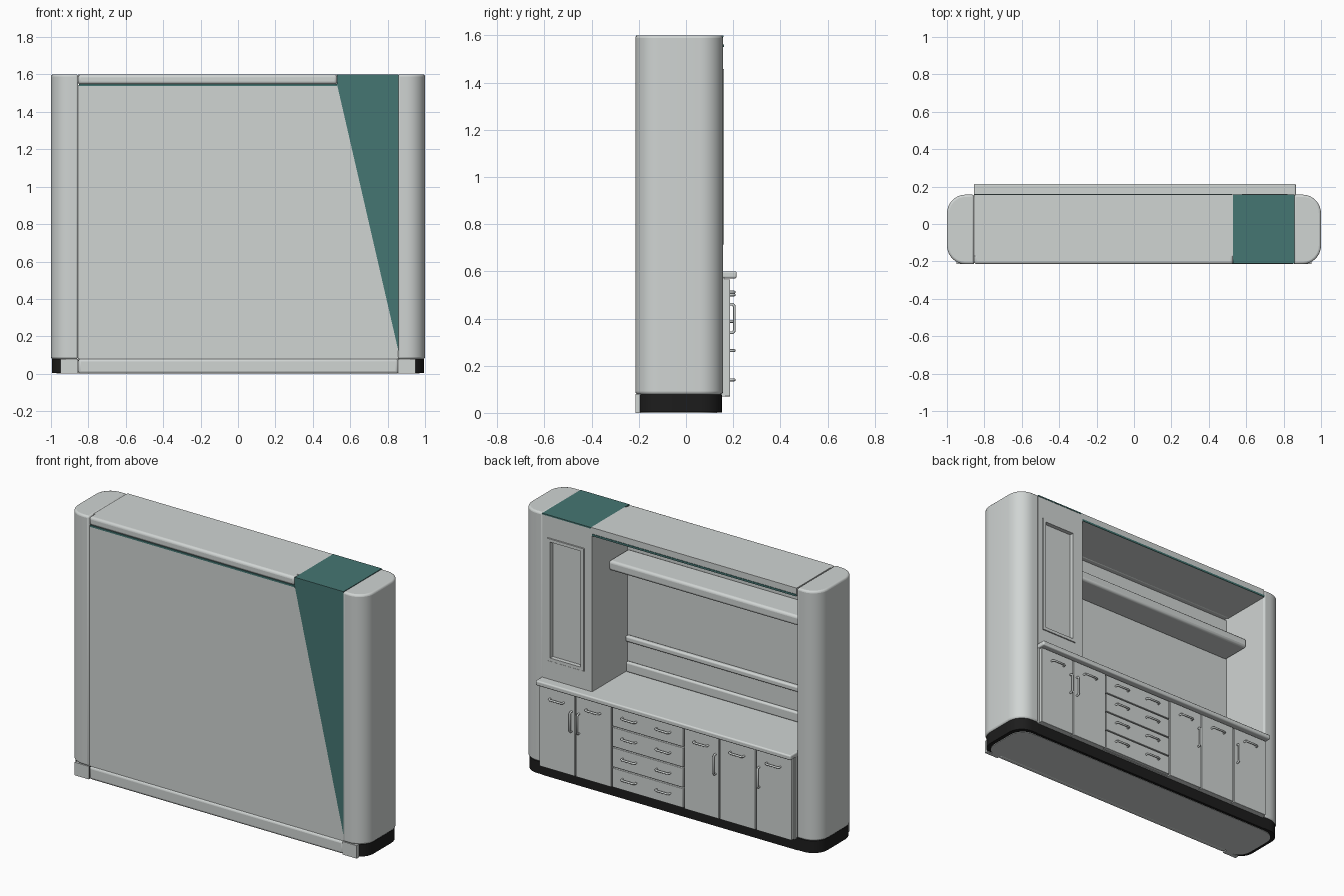
import bpy, bmesh, math

if "Cube" in bpy.data.objects:
    bpy.data.objects.remove(bpy.data.objects["Cube"])


def material(name, rgb):
    m = bpy.data.materials.new(name)
    m.diffuse_color = (*rgb, 1)
    m.use_nodes = True
    m.node_tree.nodes["Principled BSDF"].inputs["Base Color"].default_value = m.diffuse_color
    return m


GREY = material("pale_grey", (0.63, 0.66, 0.65))
TEAL = material("deep_teal", (0.06, 0.18, 0.17))
BLACK = material("plinth_black", (0.012, 0.012, 0.012))


def finish(name, bm, mat, bevel=0.0):
    bmesh.ops.recalc_face_normals(bm, faces=bm.faces)
    me = bpy.data.meshes.new(name)
    bm.to_mesh(me)
    bm.free()
    me.materials.append(mat)
    ob = bpy.data.objects.new(name, me)
    bpy.context.collection.objects.link(ob)
    if bevel:
        mod = ob.modifiers.new("rounding", "BEVEL")
        mod.width, mod.segments = bevel, 3
        mod.limit_method, mod.angle_limit = "ANGLE", math.radians(50)
    bpy.context.view_layer.objects.active = ob
    ob.select_set(True)
    bpy.ops.object.shade_smooth_by_angle(angle=math.radians(40))
    ob.select_set(False)
    return ob


def prism(name, pts, axis, a, b, mat, bevel=0.0):
    """Extrude a 2D outline along y (outline in x,z) or z (outline in x,y)."""
    bm = bmesh.new()
    place = (lambda p: (p[0], a, p[1])) if axis == "y" else (lambda p: (p[0], p[1], a))
    face = bm.faces.new([bm.verts.new(place(p)) for p in pts])
    new = bmesh.ops.extrude_face_region(bm, geom=[face])["geom"]
    vec = (0, b - a, 0) if axis == "y" else (0, 0, b - a)
    bmesh.ops.translate(bm, vec=vec, verts=[v for v in new if isinstance(v, bmesh.types.BMVert)])
    return finish(name, bm, mat, bevel)


def box(name, x, y, z, mat, bevel=0.0):
    return prism(name, [(x[0], y[0]), (x[1], y[0]), (x[1], y[1]), (x[0], y[1])],
                 "z", z[0], z[1], mat, bevel)


def pillar_outline(side, inner, outer, y0, y1, r):
    """Plan outline with large rounded outer corners."""
    pts = [(inner, y0)]
    for cy, start in ((y0 + r, -90), (y1 - r, 0)):
        for i in range(9):
            t = math.radians(start + i * 90 / 8)
            pts.append((outer - r + r * math.cos(t), cy + r * math.sin(t)))
    pts.append((inner, y1))
    return [(side * px, py) for px, py in pts]


def handle(name, x, z, length, vertical=False):
    """Bent tube pull standing off the door."""
    cu = bpy.data.curves.new(name, "CURVE")
    cu.dimensions = "3D"
    cu.bevel_depth, cu.bevel_resolution = 0.006, 2
    cu.use_fill_caps = True
    h, y0, y1 = length / 2, 0.183, 0.205
    path = [(-h, y0), (-h, y1 - 0.006), (-h + 0.008, y1), (h - 0.008, y1), (h, y1 - 0.006), (h, y0)]
    sp = cu.splines.new("POLY")
    sp.points.add(len(path) - 1)
    for p, (s, y) in zip(sp.points, path):
        p.co = (x, y, z + s, 1) if vertical else (x + s, y, z, 1)
    cu.materials.append(GREY)
    ob = bpy.data.objects.new(name, cu)
    bpy.context.collection.objects.link(ob)


F, B = -0.215, 0.157      # front and back of the shell

# Rounded end pillars with black plinths
for side, label in ((-1, "left"), (1, "right")):
    prism(label + "_pillar", pillar_outline(side, 0.855, 1.0, F, B, 0.1), "z", 0.078, 1.6, GREY, 0.012)
    prism(label + "_plinth", pillar_outline(side, 0.855, 0.994, F + 0.006, B - 0.005, 0.095),
          "z", 0.004, 0.078, BLACK)
    box(label + "_pillar_foot", sorted((side * 0.855, side * 0.95)), (F, -0.19), (0, 0.079), GREY)
    prism(label + "_underside", pillar_outline(side, 0.855, 0.97, F + 0.02, B - 0.025, 0.09),
          "z", 0, 0.006, GREY)

# Front skin: pale panel and slanted teal wedge
prism("front_panel", [(-0.855, 0.08), (0.858, 0.08), (0.858, 0.12), (0.53, 1.545), (-0.855, 1.545)],
      "y", F + 0.006, -0.185, GREY)
prism("teal_wedge", [(0.858, 0.12), (0.858, 1.6), (0.53, 1.6), (0.53, 1.545)],
      "y", F + 0.004, -0.185, TEAL)

# Rails, roof and floor
box("front_top_rail", (-0.855, 0.53), (F, -0.15), (1.548, 1.6), GREY, 0.015)
box("front_bottom_rail", (-0.855, 0.858), (F, -0.17), (0, 0.08), GREY, 0.015)
box("front_panel_top_line", (-0.85, 0.53), (F + 0.004, -0.19), (1.538, 1.549), TEAL)
box("roof", (-0.855, 0.53), (-0.17, B), (1.55, 1.6), GREY)
box("teal_roof_cap", (0.53, 0.858), (F + 0.004, B + 0.002), (1.592, 1.6), TEAL)
box("roof_edge_strip", (-0.855, 0.523), (B - 0.004, B + 0.003), (1.55, 1.562), TEAL)
box("floor", (-0.86, 0.86), (-0.18, 0.135), (0, 0.03), GREY)
box("back_plinth", (-0.86, 0.86), (0.13, 0.152), (0.002, 0.075), BLACK)

# Base cabinets and counter
box("base_cabinet", (-0.85, 0.86), (-0.19, 0.165), (0.07, 0.572), GREY)
box("counter", (-0.855, 0.865), (-0.19, 0.215), (0.57, 0.6), GREY, 0.008)

doors = [(0.615, 0.86), (0.37, 0.615), (-0.355, -0.115), (-0.6, -0.355), (-0.845, -0.6)]
for i, (x0, x1) in enumerate(doors):
    box(f"door_{i + 1}", (x0 + 0.003, x1 - 0.003), (0.16, 0.187), (0.07, 0.566), GREY, 0.003)
    handle(f"door_pull_{i + 1}", (x0 + x1) / 2, 0.5, 0.09)
for i, x in enumerate((0.64, 0.59, -0.33, -0.625)):
    handle(f"door_bar_{i + 1}", x, 0.4, 0.12, True)

# Drawer stack
step = 0.496 / 4
for i in range(4):
    z = 0.07 + i * step
    box(f"drawer_{i + 1}", (-0.112, 0.367), (0.16, 0.187), (z + 0.003, z + step - 0.003), GREY, 0.003)
    for j, x in enumerate((0.02, 0.25)):
        handle(f"drawer_pull_{i + 1}_{j + 1}", x, z + 0.07, 0.09)

# Tall upper cabinet with recessed framed door
box("upper_cabinet", (0.523, 0.858), (-0.19, 0.135), (0.6, 1.595), GREY)
X0, X1, Z0, Z1 = 0.575, 0.825, 0.71, 1.46
for name, x, z in (("upper_left_stile", (0.523, X0), (0.6, 1.595)),
                   ("upper_right_stile", (X1, 0.858), (0.6, 1.595)),
                   ("upper_bottom_face", (X0, X1), (0.6, Z0)),
                   ("upper_top_face", (X0, X1), (Z1, 1.595))):
    box(name, x, (0.13, B), z, GREY)
t = 0.022
for name, x, z in (("door_frame_a", (X0 + 0.003, X0 + t), (Z0 + 0.003, Z1 - 0.003)),
                   ("door_frame_b", (X1 - t, X1 - 0.003), (Z0 + 0.003, Z1 - 0.003)),
                   ("door_frame_low", (X0 + t, X1 - t), (Z0 + 0.003, Z0 + t)),
                   ("door_frame_high", (X0 + t, X1 - t), (Z1 - t, Z1 - 0.003))):
    box(name, x, (0.13, B + 0.004), z, GREY)

# Niche shelf and wall rails
box("niche_shelf", (-0.855, 0.523), (-0.19, 0.0), (1.28, 1.34), GREY, 0.015)
box("wall_rail", (-0.855, 0.523), (-0.19, -0.16), (0.785, 0.82), GREY, 0.01)
box("upstand", (-0.855, 0.523), (-0.19, -0.165), (0.598, 0.66), GREY, 0.01)
